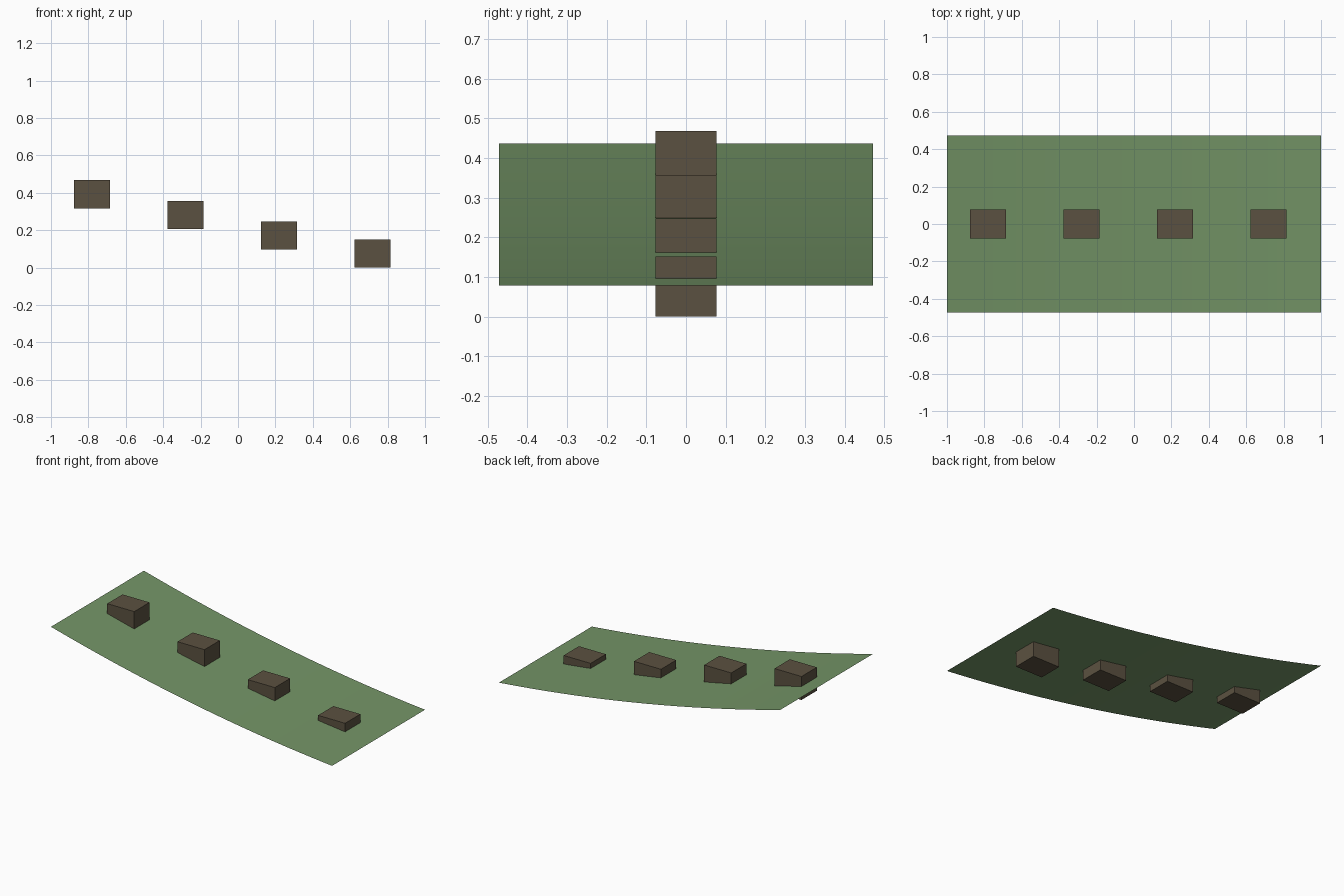
import bpy, bmesh

if "Cube" in bpy.data.objects:
    bpy.data.objects.remove(bpy.data.objects["Cube"])

def material(name, rgb):
    m = bpy.data.materials.new(name)
    m.diffuse_color = (*rgb, 1)
    m.use_nodes = True
    m.node_tree.nodes["Principled BSDF"].inputs["Base Color"].default_value = m.diffuse_color
    return m

def finish(name, bm, mat):
    me = bpy.data.meshes.new(name)
    bm.to_mesh(me)
    bm.free()
    me.materials.append(mat)
    ob = bpy.data.objects.new(name, me)
    bpy.context.collection.objects.link(ob)
    return ob

grass = material("grass green", (0.175, 0.30, 0.135))
earth = material("earth brown", (0.105, 0.083, 0.052))

# Sloping ground sheet, curved along x
bm = bmesh.new()
bmesh.ops.create_grid(bm, x_segments=32, y_segments=12, size=1)
for v in bm.verts:
    x = v.co.x
    v.co.y *= 0.472
    v.co.z = 0.214 - 0.1795 * x + 0.0435 * x * x
for f in bm.faces:
    f.smooth = True
finish("hillside", bm, grass)

# Four blocks stepping down the slope, half sunk into it
for i, z in enumerate((0.393, 0.282, 0.172, 0.076)):
    bm = bmesh.new()
    bmesh.ops.create_cube(bm, size=1)
    bmesh.ops.scale(bm, vec=(0.192, 0.155, 0.151), verts=bm.verts)
    bmesh.ops.translate(bm, vec=(-0.78 + 0.5 * i, 0, z), verts=bm.verts)
    finish(f"step_block_{i + 1}", bm, earth)
